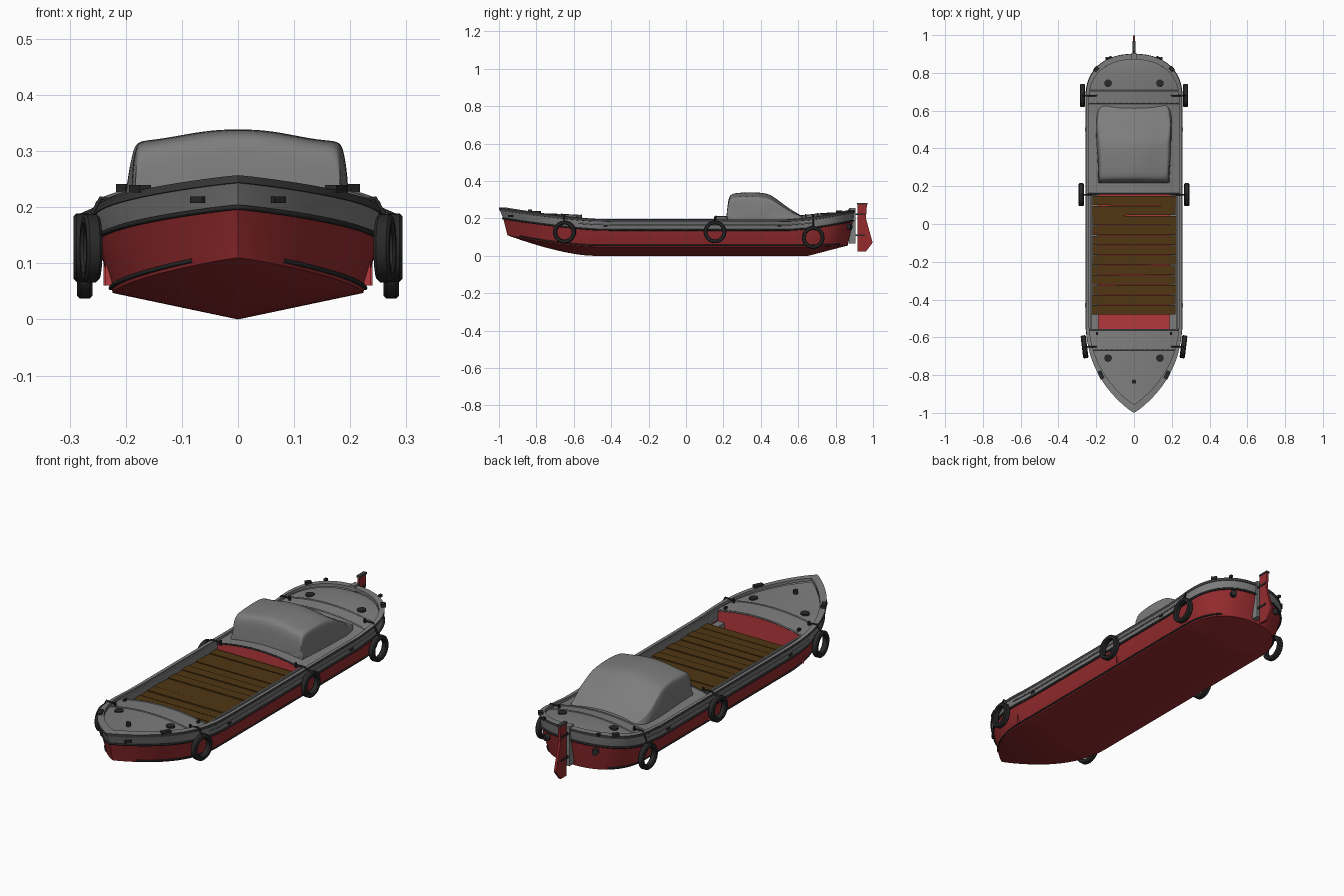
import bpy, bmesh, math, random
from mathutils import Vector

if "Cube" in bpy.data.objects:
    bpy.data.objects.remove(bpy.data.objects["Cube"])
random.seed(4)

def mat(name, c):
    m = bpy.data.materials.new(name)
    m.diffuse_color = (*c, 1)
    m.use_nodes = True
    m.node_tree.nodes["Principled BSDF"].inputs["Base Color"].default_value = m.diffuse_color
    return m

GREY = mat("deck grey", (0.205, 0.205, 0.205))
DARK = mat("dark rail grey", (0.05, 0.05, 0.05))
RED = mat("hull red", (0.30, 0.024, 0.027))
FLOOR = mat("hold red", (0.45, 0.04, 0.045))
BROWN = mat("plank brown", (0.08, 0.037, 0.006))
BLACK = mat("rubber black", (0.022, 0.022, 0.022))

def make(name, verts, faces, mats, rule=None, smooth=35):
    me = bpy.data.meshes.new(name)
    me.from_pydata([tuple(v) for v in verts], [], faces)
    ob = bpy.data.objects.new(name, me)
    bpy.context.collection.objects.link(ob)
    for m in mats:
        me.materials.append(m)
    if rule:
        for i, p in enumerate(me.polygons):
            p.material_index = rule(i)
    bm = bmesh.new()
    bm.from_mesh(me)
    bmesh.ops.remove_doubles(bm, verts=bm.verts, dist=1e-5)
    bmesh.ops.recalc_face_normals(bm, faces=bm.faces)
    bm.to_mesh(me)
    bm.free()
    if smooth:
        bpy.ops.object.select_all(action='DESELECT')
        ob.select_set(True)
        bpy.context.view_layer.objects.active = ob
        bpy.ops.object.shade_smooth_by_angle(angle=math.radians(smooth))
    return ob

def box(name, c, s, m, rz=0):
    bpy.ops.mesh.primitive_cube_add(size=1, location=c, rotation=(0, 0, rz))
    ob = bpy.context.object
    ob.name, ob.scale = name, s
    ob.data.materials.append(m)
    return ob

def cyl(name, c, r, h, m, n=16, rot=(0, 0, 0)):
    bpy.ops.mesh.primitive_cylinder_add(vertices=n, radius=r, depth=h, location=c, rotation=rot)
    ob = bpy.context.object
    ob.name = name
    ob.data.materials.append(m)
    return ob

def tube(name, pts, r, m, closed=False):
    cu = bpy.data.curves.new(name, 'CURVE')
    cu.dimensions, cu.bevel_depth, cu.bevel_resolution = '3D', r, 1
    sp = cu.splines.new('POLY')
    sp.points.add(len(pts) - 1)
    for p, q in zip(sp.points, pts):
        p.co = (*q, 1)
    sp.use_cyclic_u = closed
    cu.materials.append(m)
    ob = bpy.data.objects.new(name, cu)
    bpy.context.collection.objects.link(ob)
    bpy.ops.object.select_all(action='DESELECT')
    ob.select_set(True)
    bpy.context.view_layer.objects.active = ob
    bpy.ops.object.convert(target='MESH')

# Hull lines: half width, sheer, chine and keel heights along the length
def halfw(y):
    if y < -0.5:
        return 0.255 * max(0, 1 - min(1, (-0.5 - y) / 0.5) ** 2.4) ** 0.9
    if y > 0.65:
        return 0.255 * max(0, 1 - min(1, (y - 0.65) / 0.25) ** 2.6) ** 0.4545
    return 0.255

def sheer(y):
    return 0.195 + 0.062 * max(0, (-0.45 - y) / 0.55) ** 1.4 + 0.05 * max(0, (y - 0.55) / 0.35) ** 1.5

def chine(y):
    return 0.047 + 0.063 * max(0, (-0.5 - y) / 0.5) ** 1.6 + 0.008 * max(0, (y - 0.7) / 0.2)

def keel(y):
    return 0.11 * max(0, (-0.53 - y) / 0.47) ** 1.5 + 0.055 * max(0, (y - 0.68) / 0.22)

YS = [-1 + 0.5 * (i / 18) ** 1.5 for i in range(18)] + [-0.5 + 1.15 * i / 12 for i in range(12)] \
    + [0.65 + 0.25 * (1 - (1 - i / 16) ** 2) for i in range(17)]
N = len(YS)

def ring(kx, yb, ys, zf):
    half = [(halfw(y) * kx, yb + (y + 1) / 1.9 * (ys - yb), zf(y)) for y in YS]
    return half + [(-x, y, z) for x, y, z in half[-2:0:-1]]

RB, RS, RK = -0.955, 0.87, 0.94       # inner edge of the rail
red_top = lambda y: sheer(y) - 0.057
rings = [ring(0, -0.955, 0.865, keel), ring(0.875, -0.955, 0.865, chine),
         ring(0.985, -0.977, 0.893, red_top), ring(0.997, -0.995, 0.898, lambda y: sheer(y) - 0.014),
         ring(1, -1, 0.9, lambda y: sheer(y) - 0.013), ring(1, -1, 0.9, sheer),
         ring(RK, RB, RS, sheer), ring(RK, RB, RS, lambda y: sheer(y) - 0.014)]
L = len(rings[0])
faces = [(a * L + i, a * L + (i + 1) % L, (a + 1) * L + (i + 1) % L, (a + 1) * L + i)
         for a in range(len(rings) - 1) for i in range(L)]
make("hull", [p for r in rings for p in r], faces, [RED, GREY, DARK],
     lambda i: [0, 0, 1, 2, 2, 1, 1][i // L])

# Rubbing strakes
tube("upper_strake", ring(0.992, -0.98, 0.896, red_top), 0.005, BLACK, True)
low = ring(0.89, -0.958, 0.868, lambda y: chine(y) + 0.009)
for s in (1, -1):
    tube("chine_strake", [(x * s, y, z) for x, y, z in low[5:N - 7]], 0.004, BLACK)
    tube("side_moulding", [(x * s, y, z) for x, y, z in
                           ring(0.996, -0.99, 0.897, lambda y: sheer(y) - 0.03)[16:32]], 0.003, GREY)

# Cambered decks with red bulkheads facing the hold
def deck_w(y):
    return RK * halfw(-1 + (y - RB) / (RS - RB) * 1.9)

def deck_z(x, y):
    w = max(deck_w(y), 0.001)
    return sheer(y) - 0.012 + 0.03 * (w / 0.24) ** 2 * (1 - min(1, (x / w) ** 2))

def deck(name, ya, yb):
    M, K = 28, 12
    v = []
    for i in range(M + 1):
        y = ya + (yb - ya) * (1 - (1 - i / M) ** 2)
        for k in range(K + 1):
            x = deck_w(y) * (2 * k / K - 1)
            v.append((x, y, deck_z(x, y)))
    f = [(i * (K + 1) + k, i * (K + 1) + k + 1, (i + 1) * (K + 1) + k + 1, (i + 1) * (K + 1) + k)
         for i in range(M) for k in range(K)]
    n = len(v)
    v += [(x, y, 0.06) for x, y, z in v[:K + 1]]
    f += [(k, k + 1, n + k + 1, n + k) for k in range(K)]
    make(name, v, f, [GREY, FLOOR], lambda i: int(i >= M * K))

HA, HB = -0.56, 0.16
deck("fore_deck", HA, RB)
deck("aft_deck", HB, RS)

# Thin deck beams across the hull
for y in (HA, -0.665, HB, 0.64, 0.705):
    w = deck_w(y)
    tube("deck_beam", [(w * k / 8, y, deck_z(w * k / 8, y)) for k in range(-8, 9)], 0.004,
         GREY if y != HB else DARK)

# Hold: floor, ledges, side decks and coamings
ym, yl = (HA + HB) / 2, HB - HA
box("hold_floor", (0, ym, 0.06), (0.44, yl, 0.008), FLOOR)
for s in (1, -1):
    box("hold_ledge", (s * 0.205, ym, 0.1), (0.035, yl, 0.085), GREY)
    box("side_deck", (s * 0.232, ym, 0.165), (0.02, yl, 0.036), GREY)
    box("coaming", (s * 0.226, ym, 0.185), (0.008, yl, 0.022), GREY)

# Loose planks over the hold
n = 12
pw = 0.63 / n
for i in range(n):
    box("plank", (random.uniform(-0.002, 0.002), -0.48 + pw * (i + 0.5), 0.157 + random.uniform(-0.003, 0.003)),
        (0.442, pw - 0.003, 0.016), BROWN, random.uniform(-0.005, 0.005))

# Tarpaulin-covered cabin
prof = [(0.215, 0.2, 0.19), (0.222, 0.27, 0.19), (0.23, 0.325, 0.188), (0.26, 0.337, 0.19), (0.34, 0.34, 0.193),
        (0.42, 0.338, 0.197), (0.46, 0.322, 0.198), (0.5, 0.292, 0.2), (0.54, 0.262, 0.2),
        (0.58, 0.235, 0.195), (0.61, 0.22, 0.188), (0.635, 0.2, 0.17)]
cross = [(1, 0), (1.0, 0.25), (0.98, 0.5), (0.965, 0.75), (0.93, 0.86), (0.75, 0.88), (0.4, 0.96), (0.2, 0.99)]
cross = cross + [(0, 1)] + [(-a, b) for a, b in cross[::-1]]
C = len(cross)
verts = []
for y, h, w in prof:
    for a, b in cross:
        j = random.uniform(-0.004, 0.004) if 0 < b < 0.9 else 0
        verts.append((a * w + j, y + j, 0.185 + (h - 0.185) * b + j * 0.6))
faces = [(i * C + k, i * C + k + 1, (i + 1) * C + k + 1, (i + 1) * C + k)
         for i in range(len(prof) - 1) for k in range(C - 1)]
faces += [tuple(range(C)), tuple(range((len(prof) - 1) * C, len(prof) * C))]
tarp = make("cabin_tarpaulin", verts, faces, [GREY], smooth=60)
tarp.modifiers.new("soft", 'SUBSURF').levels = 2
tarp.modifiers["soft"].render_levels = 2

# Tyre fenders, each hung on a rope
def tyre(x, y, z, tilt):
    pr = [(0.040, -0.009), (0.045, -0.014), (0.056, -0.014), (0.061, -0.009),
          (0.061, 0.009), (0.056, 0.014), (0.045, 0.014), (0.040, 0.009)]
    S, P = 32, len(pr)
    v = [(a, r * math.cos(2 * math.pi * i / S), r * math.sin(2 * math.pi * i / S)) for i in range(S) for r, a in pr]
    f = [(i * P + k, i * P + (k + 1) % P, (i + 1) % S * P + (k + 1) % P, (i + 1) % S * P + k)
         for i in range(S) for k in range(P)]
    ob = make("tyre_fender", v, f, [BLACK], smooth=40)
    ob.location, ob.rotation_euler = (x, y, z), (0, 0, tilt)

for s in (1, -1):
    for x, y, z, t in ((0.262, -0.65, 0.127, 0.12), (0.279, 0.155, 0.128, 0), (0.273, 0.68, 0.098, 0)):
        tyre(s * x, y, z, -s * t)
        tube("fender_rope", [(s * 0.2, y, deck_z(0.2, y) + 0.008), (s * 0.245, y, sheer(y) + 0.006),
                             (s * x, y, z + 0.058)], 0.004, BLACK)
        cyl("rope_post", (s * 0.2, y, deck_z(0.2, y) + 0.006), 0.006, 0.022, BLACK, 10)
    # Deck fittings
    for y in (-0.71, 0.745):
        cyl("deck_hatch", (s * 0.137, y, deck_z(0.137, y) + 0.002), 0.02, 0.008, BLACK, 20)
    for x, y, a in ((0.175, -0.8, 0.45), (0.2, 0.82, -0.7)):
        box("cleat", (s * x, y, sheer(y) + 0.005), (0.022, 0.045 if y < 0 else 0.028, 0.014), BLACK, -s * a if y < 0 else s * -a)
    box("deck_eye", (s * 0.195, -0.58, deck_z(0.195, -0.58) + 0.004), (0.01, 0.016, 0.014), BLACK)
    box("stern_fairlead", (s * 0.145, 0.875, sheer(0.87) + 0.003), (0.012, 0.016, 0.012), BLACK)
    box("bow_vent", (s * 0.072, -0.938, 0.213), (0.03, 0.008, 0.012), BLACK, s * 0.8)
    for y in (-0.43, 0.5):
        box("side_vent", (s * 0.256, y, 0.158), (0.006, 0.022, 0.01), BLACK)
    cyl("stern_port", (s * 0.13, 0.875, 0.155), 0.015, 0.02, BLACK, 16, (math.pi / 2, 0, -s * 0.45))
cyl("bow_post", (0, -0.835, deck_z(0, -0.835) + 0.006), 0.011, 0.024, BLACK, 12)

# Stern post, rudder and its hinges
box("stern_post", (0, 0.888, 0.16), (0.024, 0.035, 0.19), GREY)
side = [(0.917, 0.278), (0.968, 0.278), (0.962, 0.2), (0.998, 0.07), (0.962, 0.023), (0.917, 0.023)]
m = len(side)
make("rudder", [(x, y, z) for x in (-0.006, 0.006) for y, z in side],
     [tuple(range(m)), tuple(range(m, 2 * m))] + [(i, (i + 1) % m, m + (i + 1) % m, m + i) for i in range(m)],
     [RED], smooth=0)
box("rudder_cap", (0, 0.942, 0.279), (0.018, 0.056, 0.008), DARK)
for z in (0.11, 0.222):
    box("rudder_hinge", (0, 0.925, z), (0.018, 0.07, 0.01), BLACK)
